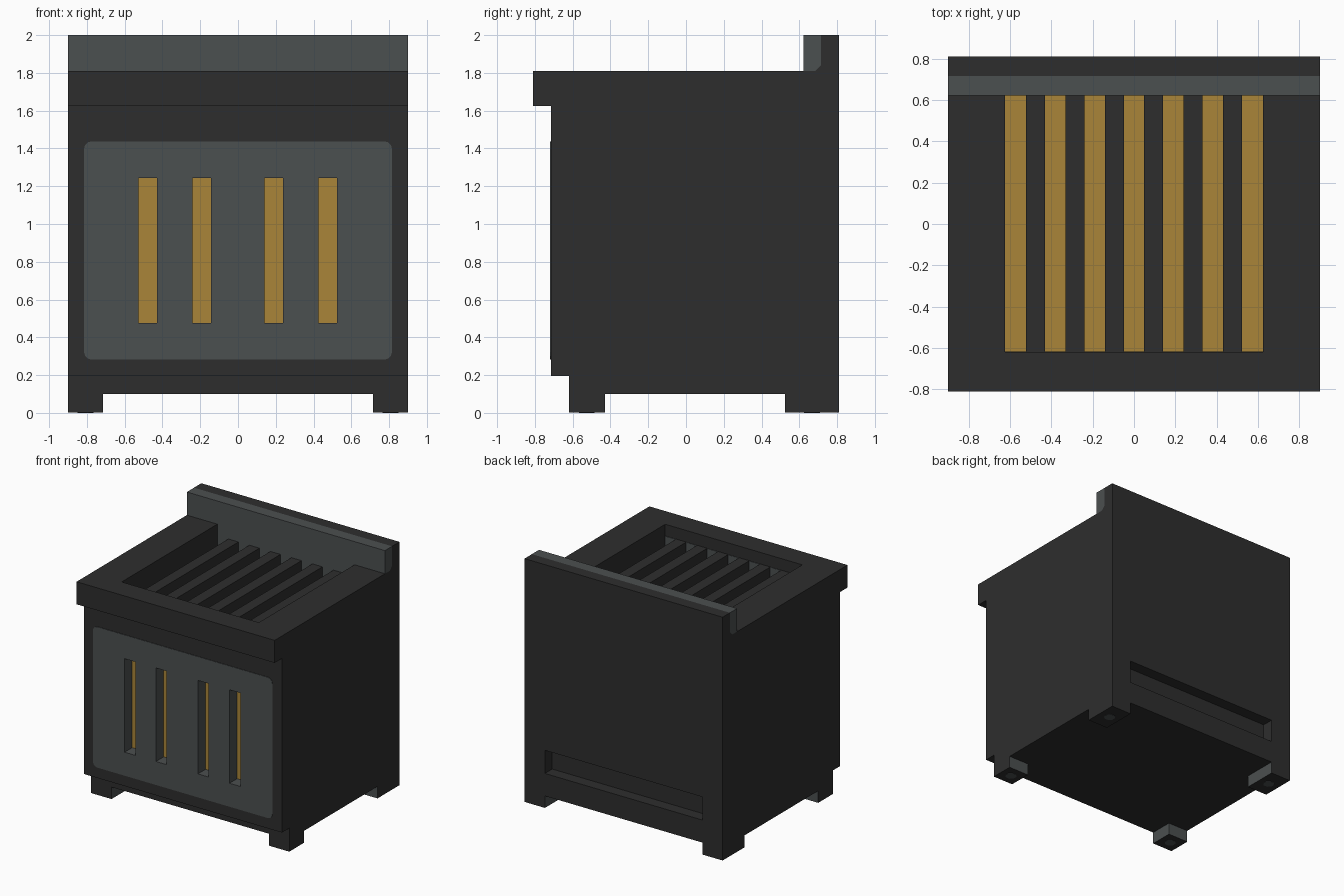
import bpy, bmesh, math
from mathutils import Vector

if "Cube" in bpy.data.objects:
    bpy.data.objects.remove(bpy.data.objects["Cube"])


def material(name, rgb):
    m = bpy.data.materials.new(name)
    m.diffuse_color = (*rgb, 1)
    m.use_nodes = True
    m.node_tree.nodes["Principled BSDF"].inputs["Base Color"].default_value = m.diffuse_color
    return m


DARK = material("charcoal", (0.027, 0.027, 0.027))
GREY = material("slate grey", (0.071, 0.079, 0.080))
GOLD = material("ember gold", (0.40, 0.235, 0.040))


def finish(bm, name, mats):
    bmesh.ops.recalc_face_normals(bm, faces=bm.faces)
    me = bpy.data.meshes.new(name)
    bm.to_mesh(me)
    bm.free()
    for m in mats:
        me.materials.append(m)
    ob = bpy.data.objects.new(name, me)
    bpy.context.collection.objects.link(ob)
    return ob


def prism(name, pts, extrude, *mats):
    """Extrude a flat outline of 3D points along a vector."""
    bm = bmesh.new()
    f = bm.faces.new([bm.verts.new(p) for p in pts])
    r = bmesh.ops.extrude_face_region(bm, geom=[f], use_keep_orig=True)
    vs = [v for v in r["geom"] if isinstance(v, bmesh.types.BMVert)]
    bmesh.ops.translate(bm, verts=vs, vec=Vector(extrude))
    return finish(bm, name, mats)


def box(name, x0, x1, y0, y1, z0, z1, *mats):
    pts = [(x0, y0, z0), (x1, y0, z0), (x1, y1, z0), (x0, y1, z0)]
    return prism(name, pts, (0, 0, z1 - z0), *mats)


def cut(ob, cutters):
    bpy.context.view_layer.objects.active = ob
    for c in cutters:
        c.hide_render = True
        mod = ob.modifiers.new("cut", "BOOLEAN")
        mod.operation = "DIFFERENCE"
        mod.solver = "EXACT"
        mod.object = c
        bpy.ops.object.modifier_apply(modifier=mod.name)


# Body: side profile (y, z) extruded across the width
profile = [(-.62, .1), (.81, .1), (.81, 2), (.715, 2), (.715, 1.84), (.685, 1.81),
           (-.81, 1.81), (-.81, 1.625), (-.715, 1.625), (-.715, .195), (-.62, .195)]
body = prism("body", [(-.9, y, z) for y, z in profile], (1.8, 0, 0), DARK, GREY, GOLD)

# Front panel: thin plate with rounded corners
outline = []
for i, (sx, sz) in enumerate([(1, 1), (-1, 1), (-1, -1), (1, -1)]):
    for k in range(4):
        a = math.radians(90 * i + 30 * k)
        outline.append((sx * .775 + .04 * math.cos(a), -.719,
                        .86 + sz * .538 + .04 * math.sin(a)))
panel = prism("front_panel", outline, (0, .006, 0), GREY)

# Cutters: front slots, grill opening, rear slot
slots = [box("slot_cutter", x - .049, x + .049, -.78, -.62, .475, 1.243)
         for x in (-.478, -.193, .188, .475)]
opening = box("opening_cutter", -.623, .623, -.62, .622, 1.625, 1.9)
rear = box("rear_cutter", -.715, .715, .715, .9, .285, .475)
# the opening stops below the back splash, which is a separate part
cut(body, slots + [opening, rear])
cut(panel, slots)
for c in slots + [opening, rear]:
    bpy.data.objects.remove(c)

# Colour the recesses by position
for p in body.data.polygons:
    c, n = p.center, p.normal
    p.material_index = 0
    in_slot = -.7 < c.y < -.6 and .47 < c.z < 1.25 and abs(c.x) < .55
    if in_slot:
        p.material_index = 2 if n.y < -.9 else 1
    elif n.z > .9 and abs(c.z - 1.625) < .01:
        p.material_index = 2
    elif n.y < -.9 and abs(c.y - .622) < .01 and c.z > 1.6:
        p.material_index = 1

# Back splash strip
splash = [(.622, 1.81), (.685, 1.81), (.715, 1.84), (.715, 2), (.622, 2)]
prism("back_splash", [(-.9, y, z) for y, z in splash], (1.8, 0, 0), GREY)

# Grill slats and the strip behind their front ends
for i in range(6):
    x = (i - 2.5) * .191
    box(f"grill_slat_{i + 1}", x - .046, x + .046, -.62, .622, 1.625, 1.715, DARK)
box("grill_front_strip", -.623, .623, -.62, -.616, 1.625, 1.714, GREY)

# Feet: grey on the inward faces, small octagonal pad beneath
for side in (-1, 1):
    for label, y0, y1 in (("front", -.62, -.43), ("back", .525, .81)):
        x0, x1 = sorted((side * .715, side * .9))
        foot = box(f"{label}_foot", x0, x1, y0, y1, .002, .1, DARK, GREY)
        inner = 1 if label == "front" else -1
        for p in foot.data.polygons:
            if p.normal.x * side < -.9 or p.normal.y * inner > .9:
                p.material_index = 1
        cx, cy = side * .807, (-.525 if label == "front" else .667)
        ring = [(cx + .045 * math.cos(math.pi * k / 4 + math.pi / 8),
                 cy + .045 * math.sin(math.pi * k / 4 + math.pi / 8), 0) for k in range(8)]
        prism(f"{label}_foot_pad", ring, (0, 0, .006), GREY)
